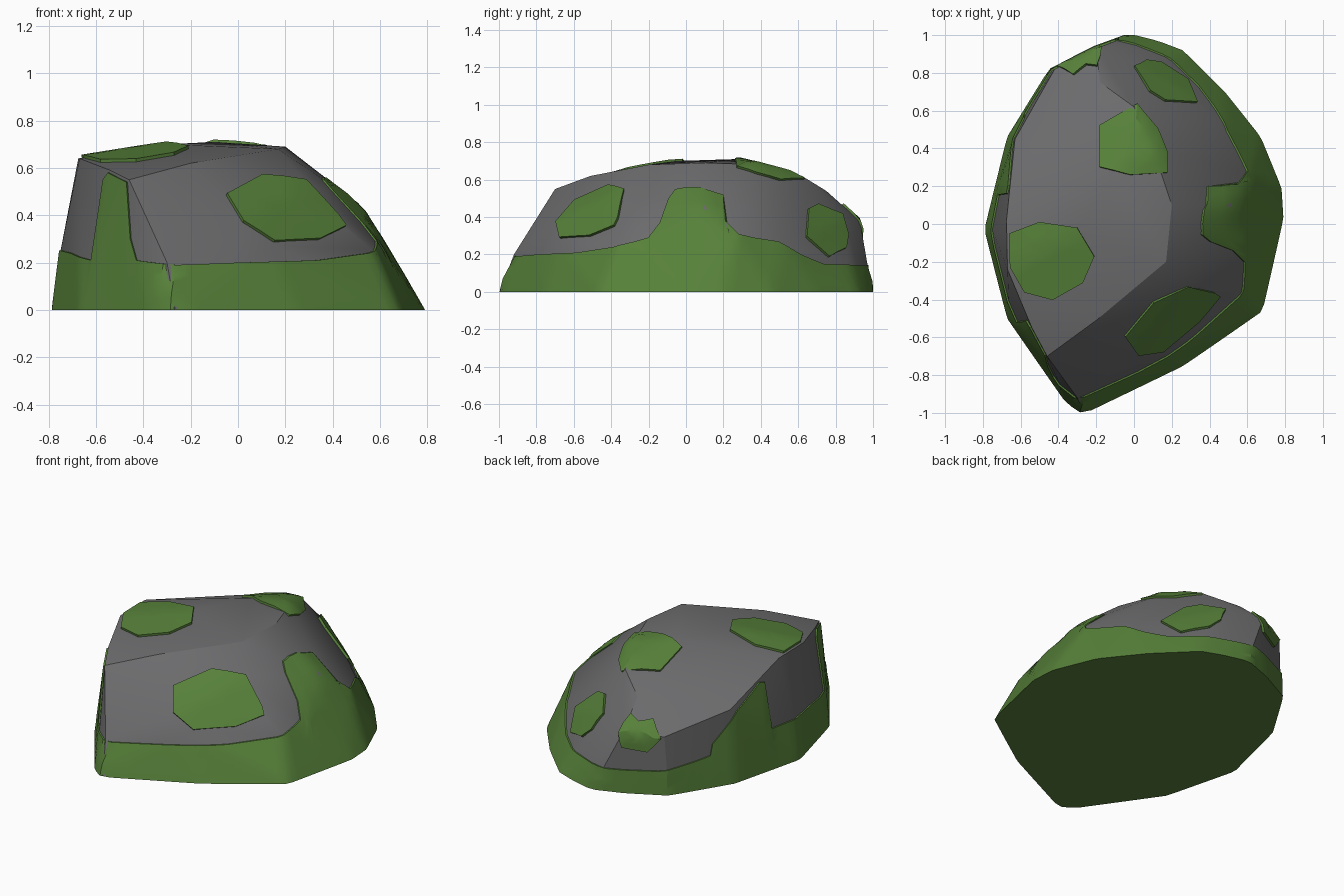
import bpy, bmesh, math
from mathutils import Vector
from mathutils.bvhtree import BVHTree

if "Cube" in bpy.data.objects:
    bpy.data.objects.remove(bpy.data.objects["Cube"])


def material(name, rgb):
    m = bpy.data.materials.new(name)
    m.diffuse_color = (*rgb, 1)
    m.use_nodes = True
    m.node_tree.nodes["Principled BSDF"].inputs["Base Color"].default_value = m.diffuse_color
    return m


STONE = material("stone grey", (0.15, 0.15, 0.155))
MOSS = material("moss green", (0.095, 0.22, 0.042))
THICK = 0.014


def finish(bm, name, mat, angle):
    bmesh.ops.recalc_face_normals(bm, faces=bm.faces)
    me = bpy.data.meshes.new(name)
    bm.to_mesh(me)
    ob = bpy.data.objects.new(name, me)
    bpy.context.collection.objects.link(ob)
    me.materials.append(mat)
    bpy.ops.object.select_all(action='DESELECT')
    ob.select_set(True)
    bpy.context.view_layer.objects.active = ob
    bpy.ops.object.shade_smooth_by_angle(angle=math.radians(angle))
    return ob


# rock: hull of the ground outline, the shoulder and the crown
outline = [(.79, .03), (.78, .19), (.67, .46), (.48, .7), (.26, .92), (.13, .97), (-.03, 1.01),
           (-.22, .94), (-.45, .82), (-.67, .46), (-.79, -.03), (-.67, -.5), (-.46, -.8),
           (-.36, -.95), (-.27, -1.01), (-.15, -.95), (.26, -.75), (.49, -.57), (.68, -.46)]
shoulder = [(-.3, -.92, .2), (.02, -.78, .2), (.57, -.36, .25), (.59, -.2, .28), (.6, .27, .31),
            (.47, .52, .27), (.2, .86, .15), (-.02, .94, .15), (-.2, .93, .38), (-.42, .82, .37),
            (-.63, .45, .46), (-.75, -.03, .25), (-.62, -.5, .22), (.45, -.38, .35),
            (0, .85, .39), (.33, .64, .29), (.15, -.68, .275), (.02, -.7, .36), (.33, -.53, .27)]
crown = [(-.46, -.7, .55), (-.54, -.55, .59), (-.67, -.24, .64), (-.675, .02, .64),
         (-.2, -.51, .62), (.17, -.2, .68), (-.3, -.05, .7), (.2, .1, .69), (.1, .4, .68),
         (-.1, .27, .71), (0, .62, .62), (.37, .05, .55), (.51, .1, .45), (.28, -.34, .54),
         (-.18, .75, .54)]
bm = bmesh.new()
for x, y in outline:
    bm.verts.new((x * .985, y * .985, 0))
for p in shoulder + crown:
    bm.verts.new(p)
bmesh.ops.convex_hull(bm, input=bm.verts)
bmesh.ops.delete(bm, geom=[v for v in bm.verts if not v.link_faces], context='VERTS')
bmesh.ops.recalc_face_normals(bm, faces=bm.faces)
tree = BVHTree.FromBMesh(bm)
# keep the underside just above the moss floor
for v in bm.verts:
    v.co.z = max(v.co.z, .004)
finish(bm, "rock", STONE, 28)

# moss skirt: (compass angle, height, sideways lean at the top), three tongues climb the rock
heights = [(-173, .25), (-160, .24), (-140, .21), (-138, .55), (-135, .58), (-124, .54), (-121, .3),
           (-118, .21), (-106, .19), (-90, .2), (-60, .21), (-35, .24), (-25, .27), (-19, .29),
           (-15, .37), (-13, .5), (-9, .55), (0, .56), (8, .56, 3), (16, .52, 11), (20, .38, 1),
           (25, .31), (33, .29), (45, .27), (55, .2), (65, .15), (90, .14), (115, .15),
           (128, .18), (135, .2), (136, .27), (148, .44), (163, .55), (166.5, .54), (168, .25),
           (187, .25)]
heights = [(*h, 0)[:3] for h in heights]
columns = []
for p, q in zip(heights, heights[1:]):
    n = max(1, round((q[0] - p[0]) / 3))
    columns += [[u + (v - u) * i / n for u, v in zip(p, q)] for i in range(n)]
LEVELS = 8
bm = bmesh.new()
rows = []
for a, h, lean in columns:
    col = []
    for k in range(LEVELS + 1):
        t = k / LEVELS
        ang = math.radians(a + lean * t ** 3)
        d = Vector((math.cos(ang), math.sin(ang), 0))
        hit = tree.ray_cast(d * 3 + Vector((0, 0, max(h * t, .002))), -d)[0]
        p = hit + d * THICK * (1 - .3 * t)
        p.z = h * t
        col.append(bm.verts.new(p))
    col.append(bm.verts.new(hit - d * .02))
    rows.append(col)
for c0, c1 in zip(rows, rows[1:] + rows[:1]):
    for k in range(LEVELS + 1):
        bm.faces.new((c0[k], c1[k], c1[k + 1], c0[k + 1]))
bm.faces.new([c[0] for c in rows])
finish(bm, "moss_skirt", MOSS, 28)


# moss patches: outlines draped on the rock and thickened
def patch(name, pts, drape):
    bm = bmesh.new()
    pts = [Vector(p) for p in pts]
    mid = sum(pts, pts[0] * 0) / len(pts)
    ring = [p.lerp(q, t) for p, q in zip(pts, pts[1:] + pts[:1]) for t in (0, .5)]

    def pair(p):
        hit, nrm = drape(p)
        return bm.verts.new(hit + nrm * THICK), bm.verts.new(hit - nrm * .012)

    rings = [[pair(mid.lerp(p, t)) for p in ring] for t in (1, .66, .33)]
    c = pair(mid)
    n = len(ring)
    for i in range(n):
        j = (i + 1) % n
        for s in (0, 1):
            for a, b in zip(rings, rings[1:]):
                bm.faces.new((a[i][s], a[j][s], b[j][s], b[i][s]))
            bm.faces.new((rings[-1][i][s], rings[-1][j][s], c[s]))
        o = rings[0]
        bm.faces.new((o[i][0], o[j][0], o[j][1], o[i][1]))
    finish(bm, name, MOSS, 28)


def from_above(p):
    return tree.ray_cast(Vector((p.x, p.y, 2)), Vector((0, 0, -1)))[:2]


def nearest(p):
    return tree.find_nearest(p)[:2]


patch("moss_patch_left", [(-.66, -.05), (-.5, .01), (-.3, -.02), (-.21, -.17), (-.27, -.31),
                          (-.43, -.4), (-.58, -.36), (-.655, -.23)], from_above)
patch("moss_patch_top", [(.01, .63), (.12, .5), (.17, .38), (.17, .27), (-.02, .26), (-.18, .3),
                         (-.18, .52)], from_above)
patch("moss_patch_front", [(-.05, -.59), (.02, -.69), (.15, -.67), (.34, -.51), (.45, -.38),
                           (.42, -.36), (.28, -.33), (.1, -.41)], from_above)
patch("moss_patch_back_right", [(0, .83), (.06, .86), (.14, .85), (.28, .76), (.33, .64),
                                (.16, .65), (.08, .7)], from_above)
patch("moss_patch_back", [(-.41, .84, .36), (-.31, .78, .43), (-.25, .84, .43), (-.19, .83, .46),
                          (-.17, .94, .38), (-.2, .94, .29), (-.34, .88, .27)], nearest)
